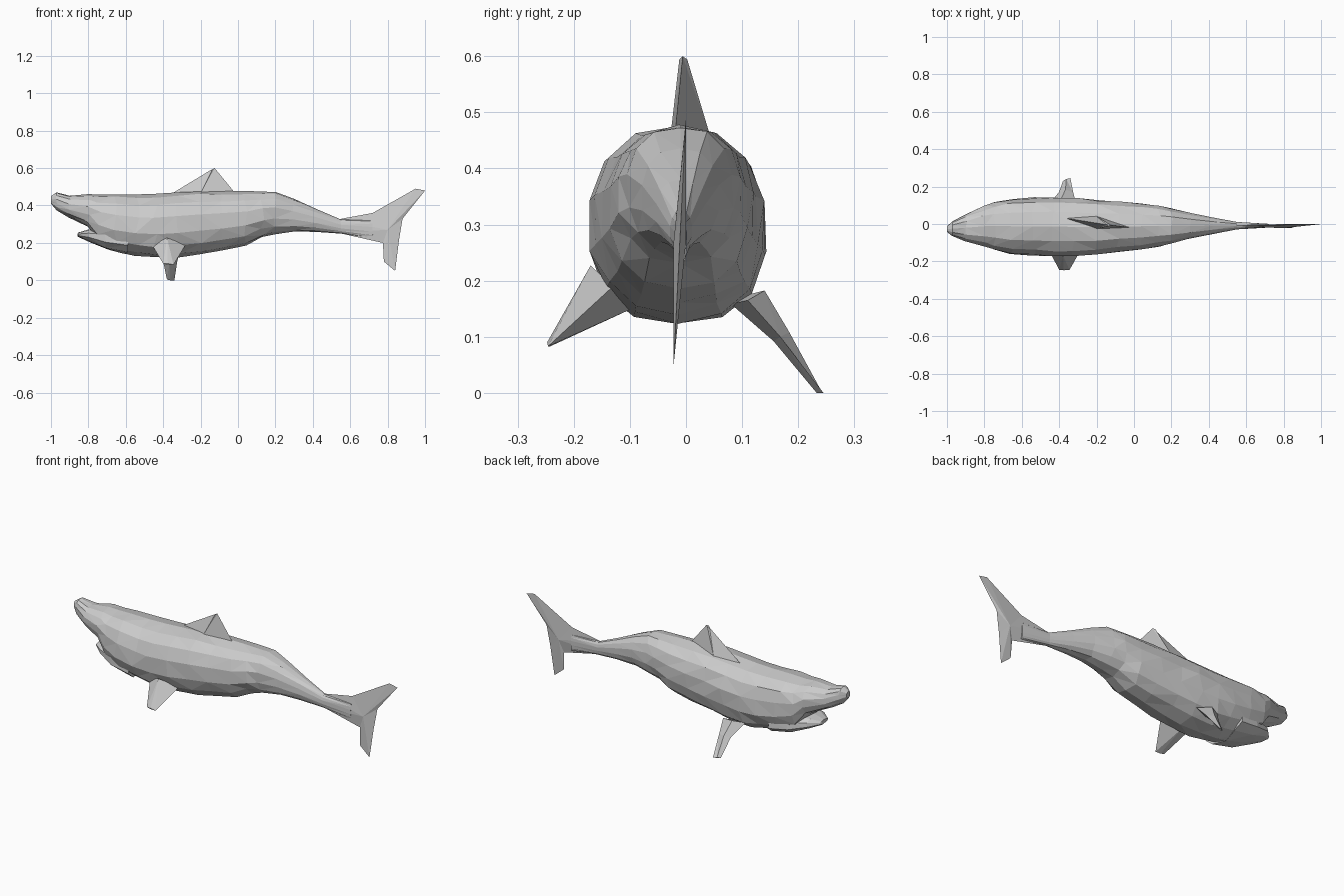
import bpy, bmesh, math, random
from mathutils import Vector

random.seed(4)
cube = bpy.data.objects.get("Cube")
if cube:
    bpy.data.objects.remove(cube)

grey = bpy.data.materials.new("plain grey")
grey.use_nodes = True
grey.diffuse_color = (0.6, 0.6, 0.6, 1)
grey.node_tree.nodes["Principled BSDF"].inputs["Base Color"].default_value = (0.6, 0.6, 0.6, 1)


def finish(name, bm):
    """Triangulate into flat facets and link the part to the scene."""
    bmesh.ops.triangulate(bm, faces=bm.faces[:], quad_method='SHORT_EDGE')
    bmesh.ops.recalc_face_normals(bm, faces=bm.faces[:])
    mesh = bpy.data.meshes.new(name)
    bm.to_mesh(mesh)
    bm.free()
    mesh.materials.append(grey)
    ob = bpy.data.objects.new(name, mesh)
    bpy.context.collection.objects.link(ob)
    return ob


def loft(name, rings):
    """Skin closed rings of equal point count and cap both ends."""
    bm = bmesh.new()
    loops = [[bm.verts.new(p) for p in ring] for ring in rings]
    n = len(loops[0])
    for a, b in zip(loops, loops[1:]):
        for i in range(n):
            j = (i + 1) % n
            bm.faces.new((a[i], a[j], b[j], b[i]))
    bm.faces.new(loops[0])
    bm.faces.new(loops[-1])
    return finish(name, bm)


def oval(x, yc, half, low, high, sides=14, rough=0.025):
    """Boxy oval cross-section with a little faceted unevenness."""
    pts = []
    for i in range(sides):
        a = math.tau * i / sides
        c, s = math.sin(a), math.cos(a)
        c = math.copysign(abs(c) ** 0.85, c)
        s = math.copysign(abs(s) ** 0.9, s)
        r = 1 + random.uniform(-rough, rough)
        shift = random.uniform(-0.4, 0.4) * half * 0.25 if 0 < i < sides - 1 else 0
        pts.append((max(x + shift, -1), yc + half * c * r,
                    (low + high) / 2 + (high - low) / 2 * s * r))
    return pts


def fin(name, sections):
    """Diamond-section fin from leading edge, trailing edge, half thickness."""
    rings = []
    for lead, trail, thick in sections:
        a, b, t = Vector(lead), Vector(trail), Vector(thick)
        mid = a.lerp(b, 0.45)
        rings.append((a, mid + t, b, mid - t))
    return loft(name, rings)


# Body: x, centre y, half width, bottom z, top z
body = [
    (-1.0, -.027, .016, .41, .45), (-.97, -.025, .04, .375, .47),
    (-.9, -.02, .073, .335, .452), (-.8, -.012, .11, .285, .46),
    (-.74, -.01, .13, .2, .46), (-.66, -.012, .148, .157, .462),
    (-.54, -.013, .156, .132, .458), (-.44, -.014, .16, .12, .46),
    (-.32, -.015, .158, .126, .47), (-.2, -.016, .147, .142, .475),
    (-.08, -.013, .137, .16, .476), (.04, -.012, .124, .187, .475),
    (.13, -.01, .11, .232, .475), (.2, -.01, .095, .245, .474),
    (.3, -.01, .07, .26, .435), (.42, -.009, .045, .26, .382),
    (.55, -.009, .02, .25, .325), (.72, -.009, .01, .225, .32)]
loft("body", [oval(*s) for s in body])

# Lower jaw, set below the open mouth
jaw = [(-.855, -.015, .035, .232, .255), (-.8, -.012, .085, .21, .272),
       (-.7, -.012, .122, .165, .285), (-.6, -.012, .135, .14, .285)]
loft("lower_jaw", [oval(*s, sides=10) for s in jaw])

# Dorsal fin
fin("dorsal_fin", [
    ((-.36, .03, .46), (-.01, -.02, .46), (0, .035, 0)),
    ((-.145, -.004, .59), (-.125, -.006, .6), (0, .007, 0))])

# Side fins, swept differently on each side
fin("right_pectoral_fin", [
    ((-.46, -.13, .19), (-.28, -.13, .19), (0, -.04, .037)),
    ((-.4, -.245, .089), (-.345, -.246, .083), (0, -.002, .004))])
fin("left_pectoral_fin", [
    ((-.45, .11, .175), (-.31, .11, .165), (0, .03, .012)),
    ((-.4, .172, .1), (-.325, .168, .1), (0, .014, .008)),
    ((-.38, .23, .004), (-.34, .245, 0), (0, .004, .002))])

# Tail fin: thin outline swelling to a ridge on each side
outline = [(.53, .325), (.72, .36), (.95, .49), (1.0, .48), (.88, .33),
           (.86, .21), (.84, .05), (.78, .1), (.775, .2), (.53, .255)]
bm = bmesh.new()
rim = [bm.verts.new((x, -.022 + .05 * (z - .05), z)) for x, z in outline]
for side in (-1, 1):
    ridge = bm.verts.new((.8, -.011 + side * .011, .27))
    for i, v in enumerate(rim):
        bm.faces.new((v, rim[(i + 1) % len(rim)], ridge))
finish("tail_fin", bm)
